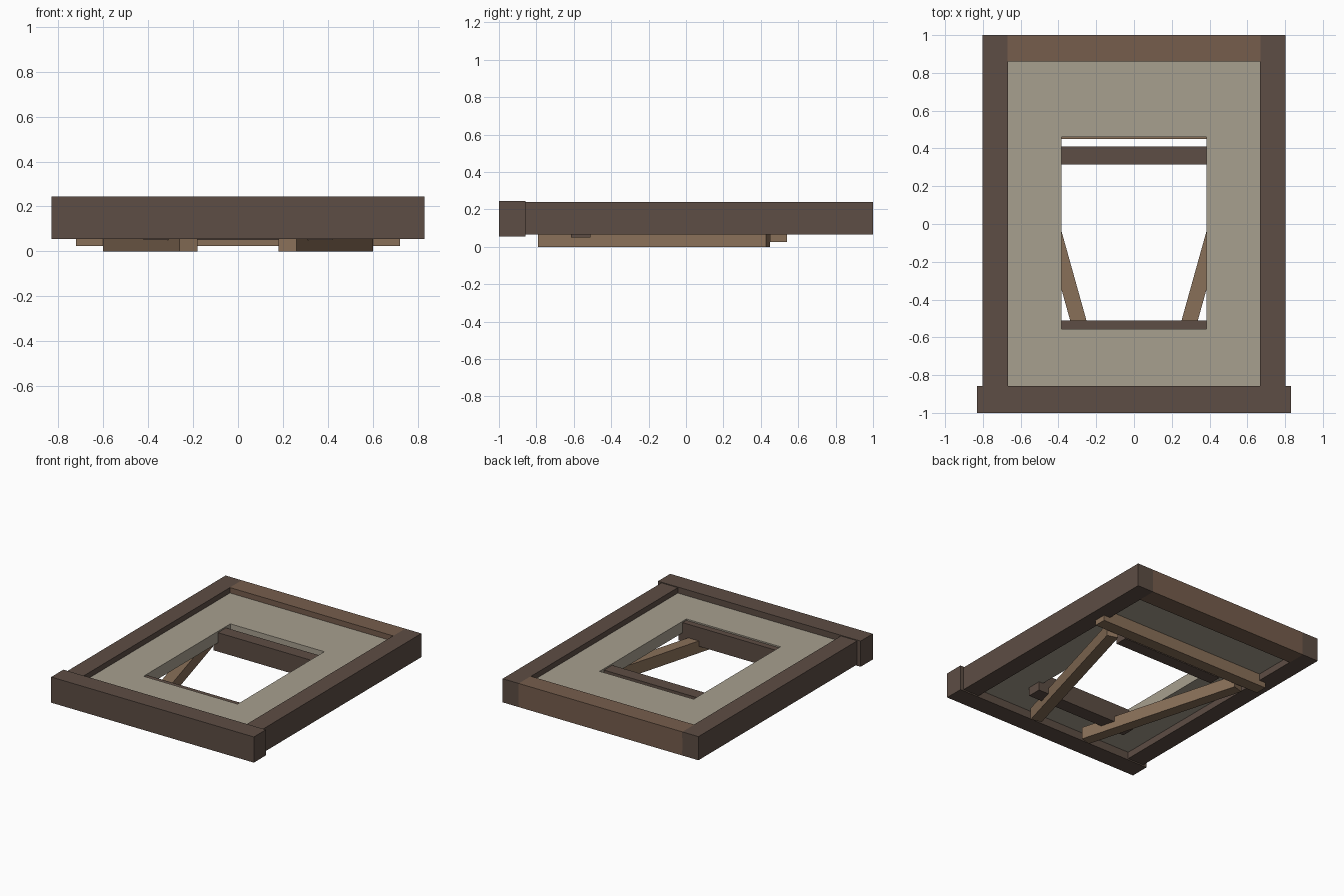
import bpy, bmesh, math
from mathutils import Matrix

if "Cube" in bpy.data.objects:
    bpy.data.objects.remove(bpy.data.objects["Cube"])


def material(name, rgb):
    m = bpy.data.materials.new(name)
    m.diffuse_color = (*rgb, 1)
    m.use_nodes = True
    m.node_tree.nodes["Principled BSDF"].inputs["Base Color"].default_value = m.diffuse_color
    return m


DARK = material("dark_wood", (0.11, 0.075, 0.058))
BROWN = material("brown_wood", (0.18, 0.11, 0.073))
LIGHT = material("light_wood", (0.25, 0.16, 0.098))
PLASTER = material("plaster", (0.39, 0.35, 0.275))


def finish(name, bm, mat):
    bmesh.ops.recalc_face_normals(bm, faces=bm.faces)
    me = bpy.data.meshes.new(name)
    bm.to_mesh(me)
    bm.free()
    me.materials.append(mat)
    ob = bpy.data.objects.new(name, me)
    bpy.context.collection.objects.link(ob)
    return ob


def box(name, x, y, z, mat, angle=0):
    """Box from (min, max) ranges, turned about its own vertical axis."""
    bm = bmesh.new()
    bmesh.ops.create_cube(bm, size=1)
    bm.transform(Matrix.Diagonal((x[1] - x[0], y[1] - y[0], z[1] - z[0], 1)))
    ob = finish(name, bm, mat)
    ob.location = [(r[0] + r[1]) / 2 for r in (x, y, z)]
    ob.rotation_euler.z = angle
    return ob


# Outer timber frame
box("front_sill", (-0.83, 0.83), (-1, -0.858), (0.055, 0.245), DARK)
box("back_rail", (-0.67, 0.67), (0.86, 1), (0.065, 0.24), BROWN)
for side, s in (("left", -1), ("right", 1)):
    cx = s * 0.735
    box(side + "_rail", (cx - 0.067, cx + 0.067), (-0.87, 1), (0.065, 0.24), DARK)

# Plaster panel with a rectangular opening: rings of corners bridged into faces
outer = [(-0.71, -0.9), (0.71, -0.9), (0.71, 0.98), (-0.71, 0.98)]
inner = [(-0.385, -0.555), (0.385, -0.555), (0.385, 0.46), (-0.385, 0.46)]
bm = bmesh.new()
rings = [[bm.verts.new((x, y, z)) for x, y in ring]
         for ring, z in ((outer, 0.115), (outer, 0.2), (inner, 0.2), (inner, 0.115))]
for k in range(4):
    a, b = rings[k], rings[(k + 1) % 4]
    for i in range(4):
        j = (i + 1) % 4
        bm.faces.new((a[i], a[j], b[j], b[i]))
finish("plaster_panel", bm, PLASTER)

# Dark bars at the ends of the opening
box("front_opening_bar", (-0.42, 0.42), (-0.615, -0.51), (0.05, 0.19), DARK)
box("rear_opening_bar", (-0.42, 0.42), (0.315, 0.41), (0.05, 0.19), DARK)

# Cross beam and splayed braces underneath
box("cross_beam", (-0.72, 0.72), (0.45, 0.54), (0.025, 0.115), LIGHT)
for side, s in (("left", -1), ("right", 1)):
    cx = s * 0.39
    box(side + "_brace", (cx - 0.0415, cx + 0.0415), (-0.8025, 0.4625), (0, 0.09),
        LIGHT, -s * math.radians(15.6))
